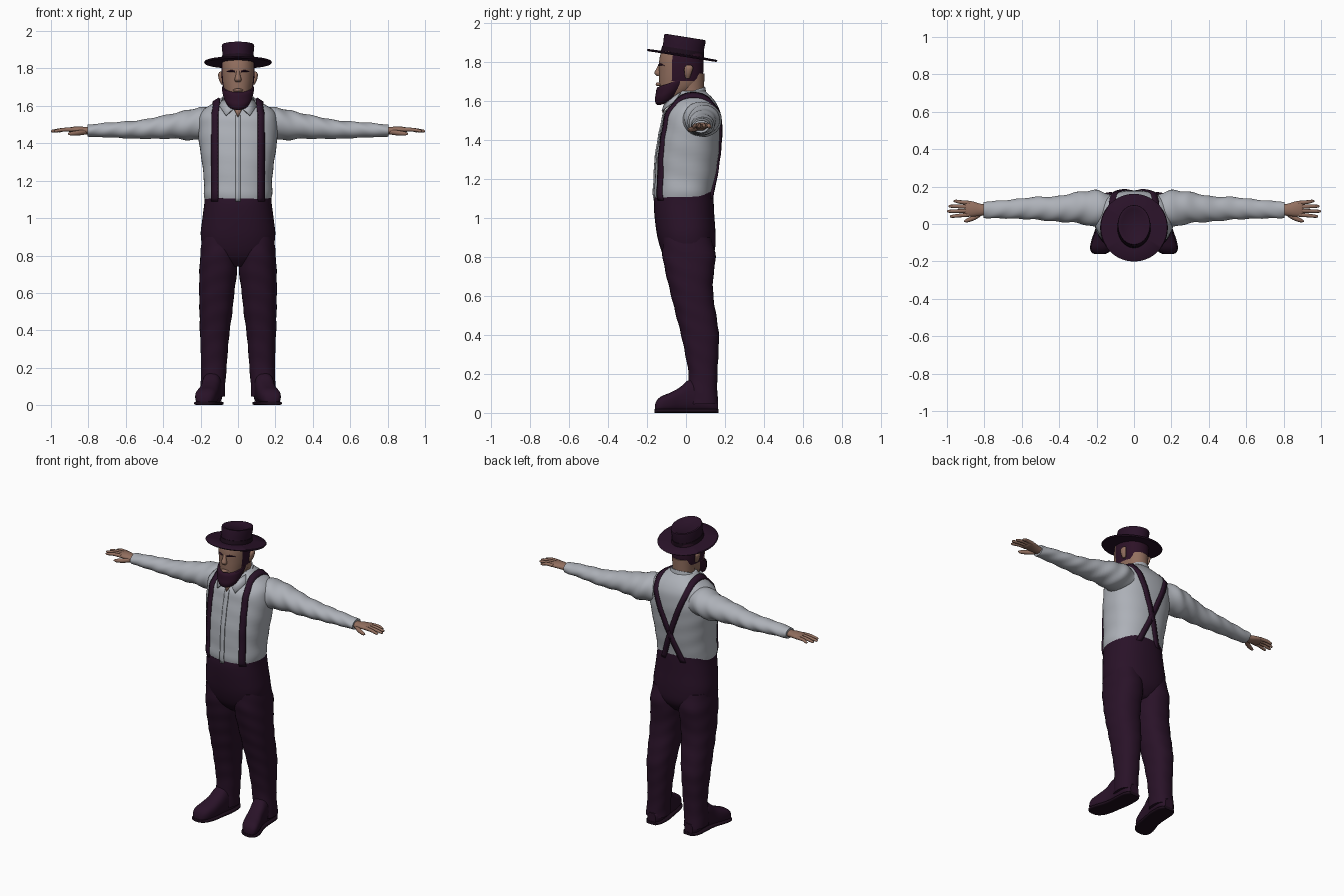
import bpy, bmesh, math
from mathutils import Vector
from mathutils.bvhtree import BVHTree

cube = bpy.data.objects.get("Cube")
if cube:
    bpy.data.objects.remove(cube, do_unlink=True)


def material(name, rgb):
    mat = bpy.data.materials.new(name)
    mat.use_nodes = True
    color = (*rgb, 1)
    mat.diffuse_color = color
    node = mat.node_tree.nodes["Principled BSDF"]
    node.inputs["Base Color"].default_value = color
    node.inputs["Roughness"].default_value = 0.8
    return mat


SHIRT = material("pale_grey_shirt", (.42, .44, .48))
SKIN = material("tan_skin", (.29, .16, .115))
PLUM = material("dark_plum_cloth", (.022, .006, .021))
HAIR = material("dark_plum_hair", (.026, .006, .02))
BAND = material("deep_plum_band", (.012, .004, .011))


def finish(name, bm, mat, angle=45):
    """Turn a bmesh into a smooth object with sharp creases kept."""
    bmesh.ops.recalc_face_normals(bm, faces=bm.faces)
    mesh = bpy.data.meshes.new(name)
    bm.to_mesh(mesh)
    bm.free()
    mesh.materials.append(mat)
    for poly in mesh.polygons:
        poly.use_smooth = True
    mesh.set_sharp_from_angle(angle=math.radians(angle))
    obj = bpy.data.objects.new(name, mesh)
    bpy.context.scene.collection.objects.link(obj)
    return obj


def smooth_rings(rings, steps):
    """Catmull-Rom interpolation between cross-sections."""
    out = []
    for i in range(len(rings) - 1):
        quad = [Vector(rings[min(max(i + k, 0), len(rings) - 1)]) for k in (-1, 0, 1, 2)]
        a, b, c, d = quad
        for j in range(steps):
            t = j / steps
            out.append(b + (c - a) * t / 2 + (a * 2 - b * 5 + c * 4 - d) * t * t / 2
                       + (b * 3 - a - c * 3 + d) * t ** 3 / 2)
    return out + [Vector(rings[-1])]


def loft(name, rings, mat, axis="z", side=1, power=2, steps=4, fold=0, slope=0, n=32, angle=45):
    """Skin rings (cx, cy, cz, half width, half depth) along an axis."""
    u, v = {"z": (0, 1), "x": (1, 2), "y": (0, 2)}[axis]
    along = "xyz".index(axis)
    bm = bmesh.new()
    loops = []
    for ring in smooth_rings(rings, steps):
        loop = []
        for k in range(n):
            ang = math.tau * k / n
            cs, sn = math.cos(ang), math.sin(ang)
            swell = 1 + fold * math.sin(60 * ring[along] + 3 * math.sin(ang) + 2 * cs)
            p = Vector(ring[:3])
            p[u] += ring[3] * swell * math.copysign(abs(cs) ** (2 / power), cs)
            p[v] += ring[4] * swell * math.copysign(abs(sn) ** (2 / power), sn)
            if slope:
                p.z += slope * (p.y - ring[1])
            p.x *= side
            loop.append(bm.verts.new(p))
        loops.append(loop)
    for low, high in zip(loops, loops[1:]):
        for k in range(n):
            m = (k + 1) % n
            bm.faces.new((low[k], low[m], high[m], high[k]))
    bm.faces.new(loops[0])
    bm.faces.new(loops[-1])
    return finish(name, bm, mat, angle)


def plate(name, points, mat, side=1, thick=.008):
    bm = bmesh.new()
    bm.faces.new([bm.verts.new((side * x, y, z)) for x, y, z in points])
    obj = finish(name, bm, mat)
    mod = obj.modifiers.new("thickness", "SOLIDIFY")
    mod.thickness, mod.offset = thick, 0
    return obj


# Shirt body
torso = loft("shirt_body", [
    (0, -.012, 1.08, .172, .145), (0, -.014, 1.13, .183, .15), (0, -.005, 1.2, .182, .155),
    (0, .005, 1.3, .193, .16), (0, .018, 1.4, .208, .158), (0, .028, 1.48, .213, .152),
    (0, .032, 1.54, .208, .142), (0, .04, 1.58, .185, .12), (0, .04, 1.61, .14, .1),
    (0, .035, 1.635, .1, .08), (0, .03, 1.65, .08, .07)], SHIRT, power=2.3, fold=.006, n=48)
surface = BVHTree.FromPolygons([v.co for v in torso.data.vertices],
                               [p.vertices for p in torso.data.polygons])


def ribbon(name, path, half, mat, thick):
    """Lay a strip on the shirt; path holds (ray origin, ray direction)."""
    bm = bmesh.new()
    rows = []
    for origin, direction in path:
        row = []
        for off in (-half, 0, half):
            hit = surface.ray_cast(Vector(origin) + Vector((off, 0, 0)), Vector(direction))[0]
            if hit:
                row.append(bm.verts.new(hit - Vector(direction) * .003))
        if len(row) == 3:
            rows.append(row)
    for a, b in zip(rows, rows[1:]):
        for k in (0, 1):
            bm.faces.new((a[k], a[k + 1], b[k + 1], b[k]))
    obj = finish(name, bm, mat)
    mod = obj.modifiers.new("thickness", "SOLIDIFY")
    mod.thickness, mod.offset = thick, 0


front = [1.09 + .46 * i / 24 for i in range(25)]
ribbon("shirt_placket", [((0, -1, z), (0, 1, 0)) for z in front], .014, SHIRT, .008)

# Collar, neck and open throat
loft("shirt_collar", [(0, .005, 1.585, .105, .1), (0, .012, 1.62, .09, .09),
                      (0, .018, 1.645, .078, .08)], SHIRT, slope=.35)
loft("neck", [(0, .02, 1.55, .068, .07), (0, .022, 1.65, .066, .07),
              (0, .02, 1.74, .07, .075)], SKIN)
plate("throat", [(-.025, -.1, 1.59), (.025, -.1, 1.59), (0, -.12, 1.54)], SKIN)

# Trousers
loft("trouser_seat", [
    (0, .02, .75, .07, .08), (0, .017, .81, .17, .128), (0, .004, .9, .199, .147),
    (0, -.007, 1, .19, .152), (0, -.012, 1.08, .18, .153), (0, -.012, 1.12, .178, .15)],
    PLUM, power=2.3, slope=.1, n=48)

for side, word in ((1, "left_"), (-1, "right_")):
    # Suspender: up the chest, over the shoulder, crossing down the back
    path = [((side * .123, -1, z), (0, 1, 0)) for z in front]
    path += [((side * .115, -.04 + .15 * i / 8, 3), (0, 0, -1)) for i in range(9)]
    path += [((side * (.105 - .175 * i / 24), 1, 1.55 - .45 * i / 24), (0, -1, 0)) for i in range(25)]
    ribbon(word + "suspender", path, .017, PLUM, .014)

    plate(word + "collar_flap", [(.018, -.107, 1.59), (.08, -.03, 1.64), (.1, -.06, 1.6),
                                 (.065, -.122, 1.548)], SHIRT, side)

    # Sleeve
    loft(word + "sleeve", [
        (.13, .065, 1.51, .095, .08), (.2, .08, 1.506, .1, .086), (.26, .086, 1.498, .09, .082),
        (.32, .087, 1.495, .08, .071), (.42, .08, 1.484, .067, .06), (.52, .084, 1.474, .061, .05),
        (.6, .082, 1.472, .055, .045), (.7, .078, 1.471, .048, .039), (.78, .076, 1.468, .045, .034),
        (.805, .076, 1.468, .042, .031)], SHIRT, "x", side, fold=.035, steps=6)

    # Hand with four fingers and a thumb
    loft(word + "palm", [
        (.78, .076, 1.467, .028, .021), (.82, .076, 1.468, .032, .02), (.86, .08, 1.472, .04, .018),
        (.895, .082, 1.472, .042, .014), (.905, .082, 1.471, .036, .008)], SKIN, "x", side, n=20)
    for i, tip in enumerate((.985, 1, .992, .965)):
        y = .05 + .021 * i
        spread = y + .006 * (i - 1.5)
        loft(word + "finger_" + str(i + 1), [
            (.88, y, 1.473, .011, .011), (.93, (y + spread) / 2, 1.473, .01, .01),
            (tip - .012, spread, 1.466, .008, .008), (tip, spread, 1.465, .003, .003)],
            SKIN, "x", side, n=12)
    loft(word + "thumb", [
        (.81, .062, 1.462, .014, .014), (.85, .037, 1.456, .015, .014), (.89, .02, 1.452, .011, .011),
        (.908, .015, 1.451, .004, .004)], SKIN, "x", side, n=12)

    # Trouser leg
    loft(word + "trouser_leg", [
        (.1, .005, .9, .092, .125), (.102, .016, .8, .1, .136), (.107, .02, .7, .1, .12),
        (.114, .032, .6, .094, .108), (.118, .052, .5, .088, .103), (.124, .072, .4, .08, .097),
        (.127, .081, .3, .073, .085), (.129, .087, .2, .068, .074), (.135, .087, .1, .066, .074),
        (.137, .09, .045, .068, .076)], PLUM, "z", side, power=2.3, fold=.014, steps=5)

    # Shoe upper and sole
    shoe = [(.165, .134, .03, .07), (.13, .135, .05, .1), (.06, .137, .054, .16), (.015, .142, .052, .165),
            (-.03, .15, .052, .128), (-.08, .163, .057, .1), (-.125, .175, .054, .082),
            (-.15, .181, .04, .06), (-.16, .183, .02, .035)]
    loft(word + "shoe", [(x, y, h / 2 + .004, w, h / 2) for y, x, w, h in shoe],
         PLUM, "y", side, power=2.6)
    loft(word + "sole", [(x, y * 1.01, .01, w + .006, .01) for y, x, w, h in shoe],
         BAND, "y", side, power=4)

    # Ear and eyebrow
    loft(word + "ear", [(.082, .008, 1.715, .008, .01), (.09, .01, 1.74, .012, .018),
                        (.094, .014, 1.77, .012, .022), (.09, .014, 1.785, .005, .01)],
         SKIN, "z", side, n=16)
    loft(word + "eyebrow", [(.016, -.138, 1.783, .006, .004), (.035, -.132, 1.787, .007, .005),
                            (.062, -.108, 1.782, .005, .003)], HAIR, "x", side, n=12)

# Head, with hair on the back and temples
head = loft("head", [
    (0, -.075, 1.61, .045, .05), (0, -.05, 1.65, .066, .085), (0, -.03, 1.69, .078, .107),
    (0, -.025, 1.74, .086, .113), (0, -.024, 1.8, .089, .114), (0, -.02, 1.85, .085, .108),
    (0, -.02, 1.88, .07, .09)], SKIN, power=2.2, steps=8, n=48)
head.data.materials.append(HAIR)
for poly in head.data.polygons:
    c = poly.center
    if c.y > -.07 and c.z > 1.7:
        poly.material_index = 1

# Nose and lips
loft("nose", [(0, -.13, 1.79, .01, .008), (0, -.138, 1.765, .012, .014), (0, -.144, 1.742, .018, .018),
              (0, -.138, 1.728, .014, .012)], SKIN, n=16)
loft("lips", [(-.028, -.128, 1.683, .006, .004), (0, -.144, 1.685, .012, .009),
              (.028, -.128, 1.683, .006, .004)], SKIN, "x", n=12)

# Full beard rising into sideburns
loft("beard", [
    (0, -.105, 1.588, .025, .028), (0, -.1, 1.6, .052, .052), (0, -.088, 1.63, .071, .072),
    (0, -.073, 1.66, .081, .083), (0, -.062, 1.69, .086, .09), (0, -.06, 1.7, .084, .085)],
    HAIR, slope=.35)

# Broad flat hat, tilted back
hat = loft("hat", [
    (0, 0, -.003, .09, .11), (0, 0, -.003, .176, .178), (0, 0, .003, .181, .183), (0, 0, .008, .177, .179),
    (0, 0, .01, .086, .108), (0, 0, .05, .083, .106), (0, 0, .09, .087, .108), (0, 0, .098, .085, .106),
    (0, 0, .099, .074, .094), (0, 0, .09, .064, .084)], PLUM, steps=1, n=64, angle=50)
band = loft("hat_band", [(0, 0, .01, .089, .111), (0, 0, .035, .087, .109)], BAND, steps=1, n=64)
for part in (hat, band):
    part.location = (0, -.02, 1.83)
    part.rotation_euler.x = math.radians(-9)
